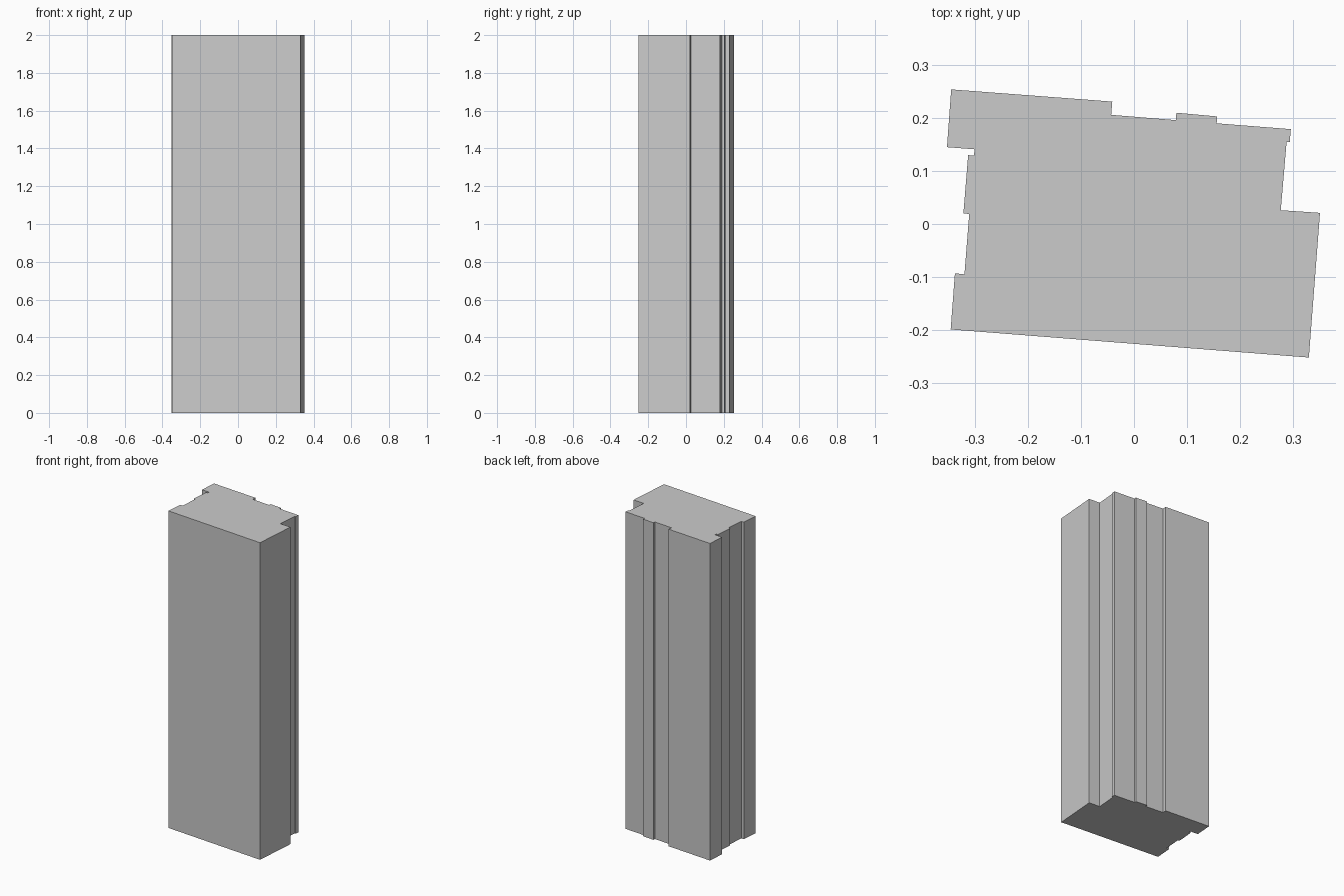
import bpy
import bmesh

if "Cube" in bpy.data.objects:
    bpy.data.objects.remove(bpy.data.objects["Cube"])

HEIGHT = 2.0

# Plan outline, counter-clockwise from the front left corner
outline = [
    # front face and right side with its recess
    (-0.346, -0.199), (0.330, -0.252), (0.351, 0.021), (0.277, 0.026),
    (0.288, 0.155), (0.294, 0.155), (0.296, 0.179),
    # back side with its shallow bays
    (0.156, 0.190), (0.157, 0.203), (0.080, 0.210), (0.079, 0.196),
    (-0.043, 0.206), (-0.041, 0.231), (-0.345, 0.254),
    # left side steps
    (-0.353, 0.145), (-0.301, 0.141), (-0.302, 0.129), (-0.313, 0.130),
    (-0.322, 0.020), (-0.311, 0.019), (-0.320, -0.095), (-0.338, -0.093),
]


def extruded_profile(name, points, height):
    bm = bmesh.new()
    base = bm.faces.new([bm.verts.new((x, y, 0)) for x, y in points])
    result = bmesh.ops.extrude_face_region(bm, geom=[base], use_keep_orig=True)
    top = [v for v in result["geom"] if isinstance(v, bmesh.types.BMVert)]
    bmesh.ops.translate(bm, verts=top, vec=(0, 0, height))
    bmesh.ops.recalc_face_normals(bm, faces=bm.faces)
    mesh = bpy.data.meshes.new(name)
    bm.to_mesh(mesh)
    bm.free()
    obj = bpy.data.objects.new(name, mesh)
    bpy.context.collection.objects.link(obj)
    return obj


# Tower block
extruded_profile("tower_block", outline, HEIGHT)
